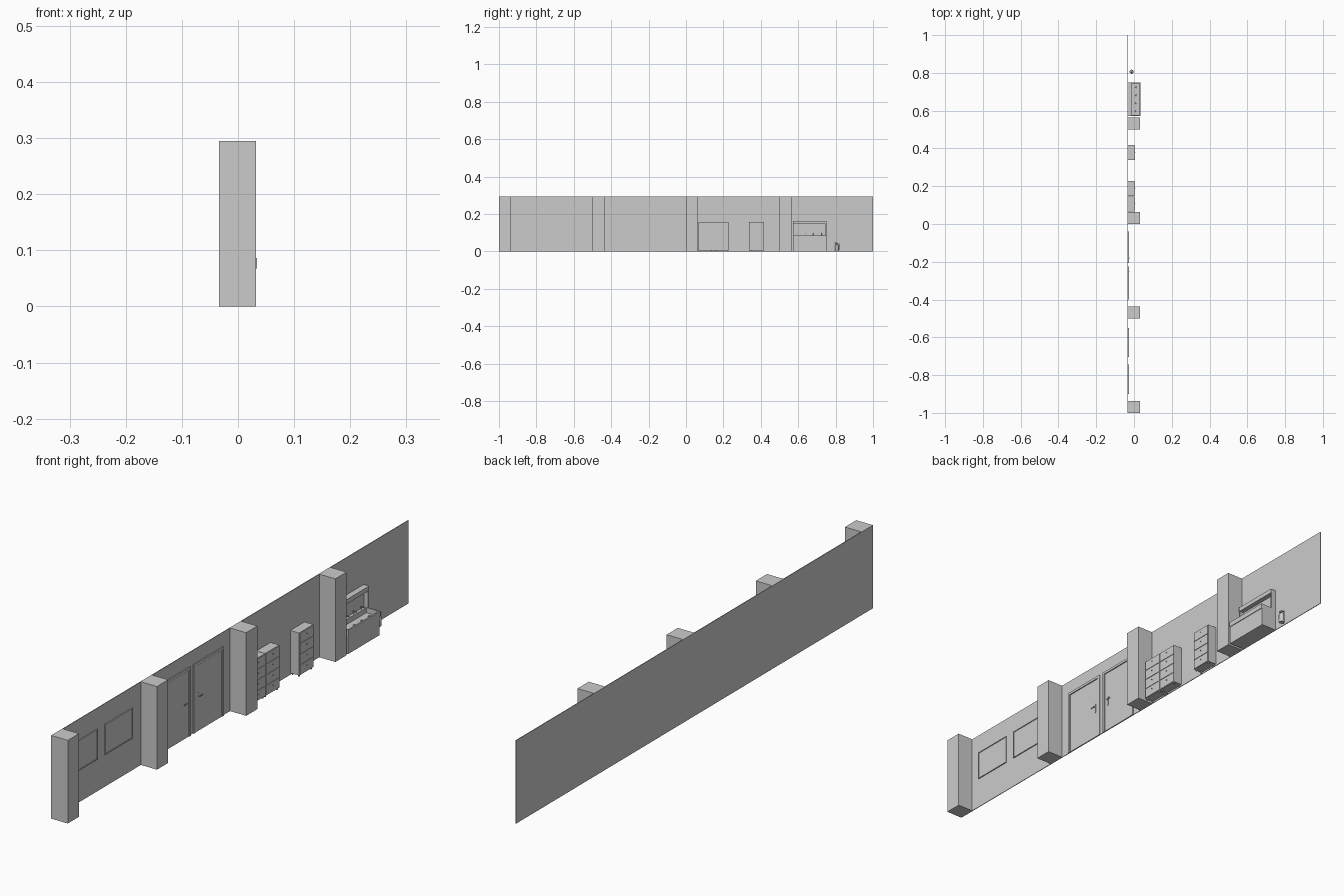
import bpy
import bmesh
from mathutils import Matrix, Vector

cube = bpy.data.objects.get("Cube")
if cube:
    bpy.data.objects.remove(cube, do_unlink=True)

grey = bpy.data.materials.new("plain grey")
grey.use_nodes = True
grey.diffuse_color = (0.6, 0.6, 0.6, 1)
grey.node_tree.nodes["Principled BSDF"].inputs["Base Color"].default_value = (0.6, 0.6, 0.6, 1)

BACK, FACE, FRONT = -0.0335, -0.031, 0.032   # wall back, wall face, column front
HEIGHT = 0.295


def finish(name, bm):
    mesh = bpy.data.meshes.new(name)
    bm.to_mesh(mesh)
    bm.free()
    mesh.materials.append(grey)
    obj = bpy.data.objects.new(name, mesh)
    bpy.context.collection.objects.link(obj)
    return obj


def boxes(name, *spans):
    """One object from boxes given as (x0, x1, y0, y1, z0, z1)."""
    bm = bmesh.new()
    for x0, x1, y0, y1, z0, z1 in spans:
        centre = Vector((x0 + x1, y0 + y1, z0 + z1)) / 2
        size = Matrix.Diagonal((x1 - x0, y1 - y0, z1 - z0, 1))
        bmesh.ops.create_cube(bm, size=1, matrix=Matrix.Translation(centre) @ size)
    return finish(name, bm)


def lathe(name, profile, place, axis="Z", sides=16):
    """Spin (radius, height) pairs round the z axis, or point them along +x."""
    bm = bmesh.new()
    verts = [bm.verts.new((r, 0, h)) for r, h in profile]
    edges = [bm.edges.new(pair) for pair in zip(verts, verts[1:])]
    bmesh.ops.spin(bm, geom=verts + edges, cent=(0, 0, 0), axis=(0, 0, 1),
                   angle=6.283185, steps=sides)
    bmesh.ops.remove_doubles(bm, verts=bm.verts, dist=0.00002)
    bmesh.ops.recalc_face_normals(bm, faces=bm.faces)
    turn = Matrix.Rotation(1.570796, 4, "Y") if axis == "X" else Matrix()
    bm.transform(Matrix.Translation(place) @ turn)
    obj = finish(name, bm)
    bpy.context.view_layer.objects.active = obj
    obj.select_set(True)
    bpy.ops.object.shade_smooth_by_angle()
    obj.select_set(False)
    return obj


def rod(name, radius, length, place, axis="Z"):
    return lathe(name, [(0, 0), (radius, 0), (radius, length), (0, length)], place, axis, 10)


def frame(name, x0, x1, y0, y1, z0, z1, w, sill=True):
    """Rectangular border; without a sill it is open at the bottom."""
    bars = [(x0, x1, y0, y0 + w, z0, z1), (x0, x1, y1 - w, y1, z0, z1),
            (x0, x1, y0 + w, y1 - w, z1 - w, z1)]
    if sill:
        bars.append((x0, x1, y0 + w, y1 - w, z0, z0 + w))
    return boxes(name, *bars)


# Wall and columns
boxes("wall", (BACK, FACE, -1, 1, 0, HEIGHT))
for i in range(4):
    y = -1 + i * 0.5
    boxes(f"column_{i + 1}", (FACE, FRONT, y, y + 0.063, 0, HEIGHT))

# Framed boards
for i, y in enumerate((-0.9, -0.705)):
    boxes(f"board_panel_{i + 1}", (FACE, FACE + 0.002, y, y + 0.155, 0.115, 0.222))
    frame(f"board_frame_{i + 1}", FACE, FACE + 0.004, y, y + 0.155, 0.115, 0.222, 0.003)

# Doors with frames and lever handles
for i, (y0, y1, lever, swing) in enumerate(((-0.4, -0.225, -0.25, -1), (-0.207, -0.04, -0.18, 1))):
    frame(f"door_frame_{i + 1}", FACE, FACE + 0.004, y0, y1, 0, 0.245, 0.009, sill=False)
    boxes(f"door_leaf_{i + 1}", (FACE, FACE + 0.002, y0 + 0.011, y1 - 0.011, 0, 0.234))
    x = FACE + 0.002
    boxes(f"door_plate_{i + 1}", (x, x + 0.001, lever - 0.003, lever + 0.003, 0.1, 0.135))
    rod(f"handle_stem_{i + 1}", 0.0015, 0.006, (x, lever, 0.123), "X")
    ends = sorted((lever - swing * 0.001, lever + swing * 0.017))
    boxes(f"handle_lever_{i + 1}", (x + 0.004, x + 0.006, *ends, 0.1215, 0.1245))


# Cabinets: carcass, four stacked fronts with knobs, four feet
def cabinet(label, y0, y1):
    x1, base, top = 0.003, 0.006, 0.157
    boxes(f"{label}_carcass", (FACE, x1, y0, y1, base, top))
    tier = (top - base) / 4
    fronts = []
    for k in range(4):
        z = base + k * tier
        fronts.append((x1, x1 + 0.002, y0 + 0.002, y1 - 0.002, z + 0.0015, z + tier - 0.0015))
        rod(f"{label}_knob_{k + 1}", 0.0015, 0.003, (x1 + 0.002, (y0 + y1) / 2, z + tier * 0.6), "X")
    boxes(f"{label}_fronts", *fronts)
    for j, (x, y) in enumerate((x, y) for x in (FACE + 0.005, x1 - 0.005)
                               for y in (y0 + 0.006, y1 - 0.006)):
        rod(f"{label}_foot_{j + 1}", 0.003, base, (x, y, 0))


cabinet("cabinet_left", 0.067, 0.146)
cabinet("cabinet_middle", 0.148, 0.227)
cabinet("cabinet_right", 0.338, 0.418)

# Wash bench: base, trough rim, splash back, end posts and top shelf
Y0, Y1 = 0.572, 0.75
boxes("bench_base", (FACE, 0.031, Y0, Y1, 0, 0.068))
boxes("trough_rim",
      (0.028, 0.0335, Y0, Y1, 0.068, 0.086), (FACE, -0.018, Y0, Y1, 0.068, 0.086),
      (-0.018, 0.028, Y0, Y0 + 0.005, 0.068, 0.086),
      (-0.018, 0.028, Y1 - 0.005, Y1, 0.068, 0.086))
boxes("splash_back", (FACE, FACE + 0.003, Y0, Y1, 0.086, 0.147))
boxes("top_shelf", (FACE, -0.01, Y0, Y1, 0.147, 0.163))
boxes("shelf_posts", *((FACE, -0.012, y, y + 0.004, 0.086, 0.147) for y in (Y0, Y1 - 0.004)))
for i in range(4):
    y = Y0 + 0.026 + i * 0.042
    lathe(f"drain_{i + 1}", [(0, 0.002), (0.003, 0.002), (0.004, 0.004), (0.005, 0.004), (0.005, 0)],
          (0.01, y, 0.068), sides=12)
    rod(f"tap_spout_{i + 1}", 0.0015, 0.012, (-0.024, y, 0.096), "X")
    rod(f"tap_stem_{i + 1}", 0.002, 0.012, (-0.024, y, 0.086))

# Floor canister with valve and lever
SPOT = (-0.013, 0.806, 0)
lathe("canister_body", [(0, 0), (0.0095, 0), (0.0105, 0.002), (0.0105, 0.03), (0.009, 0.035),
                        (0.005, 0.038), (0.003, 0.039), (0.003, 0.044), (0, 0.044)], SPOT, sides=24)
boxes("canister_lever", (-0.015, -0.011, 0.794, 0.811, 0.044, 0.046),
      (-0.0145, -0.0115, 0.794, 0.806, 0.048, 0.05), (-0.0145, -0.0115, 0.804, 0.808, 0.044, 0.05))
rod("canister_hose", 0.0018, 0.034, (-0.013, 0.8185, 0.008))
boxes("hose_bracket", (-0.0145, -0.0115, 0.808, 0.82, 0.041, 0.043))
